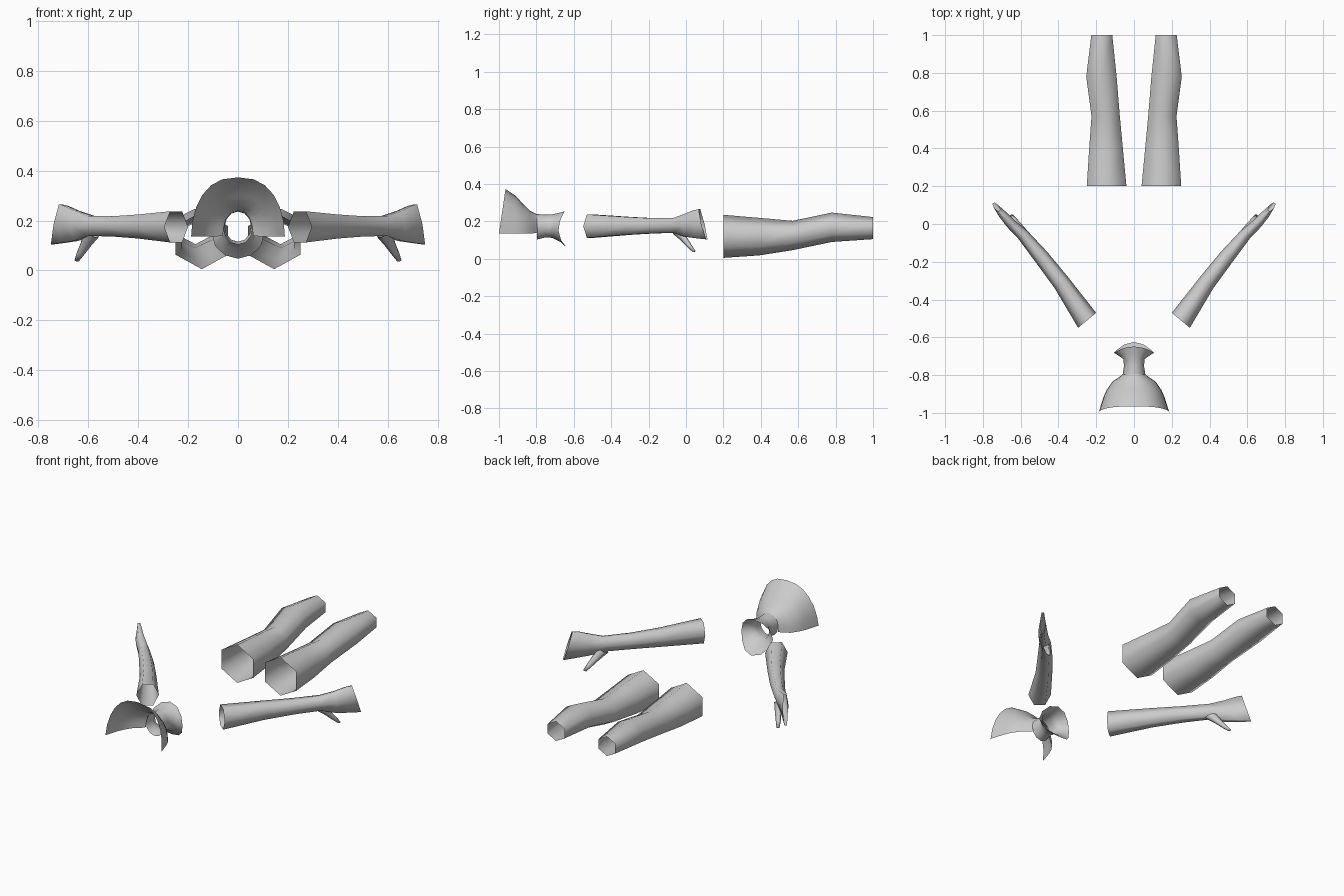
import bpy, bmesh
from math import sin, cos, pi, radians
from mathutils import Vector

if "Cube" in bpy.data.objects:
    bpy.data.objects.remove(bpy.data.objects["Cube"])


def loft(name, rings, closed=True, mirror=False, cap_end=False):
    """Skin a list of equal-length point rings into an open smooth shell."""
    bm = bmesh.new()
    vs = [[bm.verts.new(p) for p in r] for r in rings]
    n = len(rings[0])
    for a, b in zip(vs, vs[1:]):
        for i in range(n if closed else n - 1):
            j = (i + 1) % n
            bm.faces.new((a[i], a[j], b[j], b[i]))
    if cap_end:
        bm.faces.new(vs[-1])
    bmesh.ops.recalc_face_normals(bm, faces=bm.faces)
    for f in bm.faces:
        f.smooth = True
    me = bpy.data.meshes.new(name)
    bm.to_mesh(me)
    bm.free()
    ob = bpy.data.objects.new(name, me)
    bpy.context.collection.objects.link(ob)
    if mirror:
        m = ob.modifiers.new("Mirror", 'MIRROR')
        m.use_mirror_merge = False
    return ob


def hexagon(cx, cy, half, z0, z1, across, pointed, shear=0.0):
    """Six-sided upright ring; across = horizontal unit direction of its width."""
    along = Vector((-across.y, across.x, 0))
    zc, hz = (z0 + z1) / 2, (z1 - z0) / 2
    pts = []
    for k in range(6):
        a = radians(60 * k + (30 if pointed else 0))
        u, v = cos(a), sin(a)
        if pointed:
            u /= cos(pi / 6)
        else:
            v /= cos(pi / 6)
        pts.append(Vector((cx, cy, zc + v * hz)) + across * (u * half) + along * (v * shear))
    return pts


# Legs: pointed hexagonal tubes, open at both ends
legs = [(0.20, 0.04, 0.25, 0.005, 0.235), (0.39, 0.058, 0.238, 0.018, 0.219),
        (0.57, 0.075, 0.225, 0.046, 0.203), (0.78, 0.092, 0.253, 0.09, 0.247),
        (1.00, 0.115, 0.226, 0.105, 0.223)]
X = Vector((1, 0, 0))
loft("leg", [hexagon((a + b) / 2, y, (b - a) / 2, z0, z1, X, True)
             for y, a, b, z0, z1 in legs], mirror=True)

# Arms: slanted hexagonal tubes flattening into the hand
side = Vector((0.77, -0.64, 0)).normalized()
arms = [(0.248, -0.510, 0.062, 0.112, 0.237, 0), (0.385, -0.310, 0.046, 0.128, 0.224, 0),
        (0.490, -0.175, 0.041, 0.136, 0.217, 0), (0.590, -0.055, 0.032, 0.138, 0.219, 0),
        (0.650, 0.000, 0.027, 0.118, 0.240, 0), (0.695, 0.050, 0.022, 0.110, 0.258, -0.012),
        (0.729, 0.091, 0.014, 0.104, 0.265, -0.025)]
loft("arm", [hexagon(x, y, w, z0, z1, side, False, s)
             for x, y, w, z0, z1, s in arms], mirror=True)


# Thumbs: tapered hooks below the palm
def thumb_ring(x, y, z, r, t):
    return [Vector((x, y, z)) + side * (cos(a) * t) + Vector((0.7, 0.6, 0.35)) * (sin(a) * r)
            for a in (k * pi / 3 for k in range(6))]


thumb = [(0.588, -0.045, 0.145, 0.035, 0.024), (0.610, -0.010, 0.104, 0.022, 0.018),
         (0.632, 0.020, 0.066, 0.015, 0.014), (0.647, 0.044, 0.038, 0.009, 0.008)]
loft("thumb", [thumb_ring(*t) for t in thumb], mirror=True, cap_end=True)


# Head dome: half arch open below, shrinking toward the neck
def arch(yb, yt, rx, zb, zt, n=12):
    pts = []
    for k in range(n + 1):
        a = pi * k / n
        c, s = cos(a), sin(a)
        x = rx * abs(c) ** 0.8 * (1 if c > 0 else -1) if abs(c) > 1e-6 else 0
        pts.append((x, yb + (yt - yb) * s, zb + (zt - zb) * s))
    return pts


dome = [(-1.0, -0.965, 0.188, 0.135, 0.373), (-0.92, -0.91, 0.163, 0.135, 0.336),
        (-0.88, -0.875, 0.146, 0.135, 0.298), (-0.835, -0.835, 0.115, 0.135, 0.258),
        (-0.81, -0.81, 0.078, 0.137, 0.244), (-0.795, -0.795, 0.060, 0.140, 0.238)]
loft("head_dome", [arch(*d) for d in dome], closed=False)


# Neck: narrow tube flaring into a saddle-shaped collar
def oval(y, rx, z0, z1, top=0.0, bottom=0.0, n=12):
    pts = []
    for k in range(n):
        a = 2 * pi * k / n
        s = sin(a)
        pts.append((rx * cos(a), y + s * s * (top if s > 0 else bottom),
                    (z0 + z1) / 2 + s * (z1 - z0) / 2))
    return pts


neck = [(-0.797, 0.060, 0.103, 0.239), (-0.75, 0.053, 0.115, 0.236),
        (-0.715, 0.057, 0.112, 0.238), (-0.698, 0.080, 0.088, 0.245, 0.018, 0.030),
        (-0.682, 0.106, 0.047, 0.254, 0.034, 0.058)]
loft("neck_collar", [oval(*r) for r in neck])
